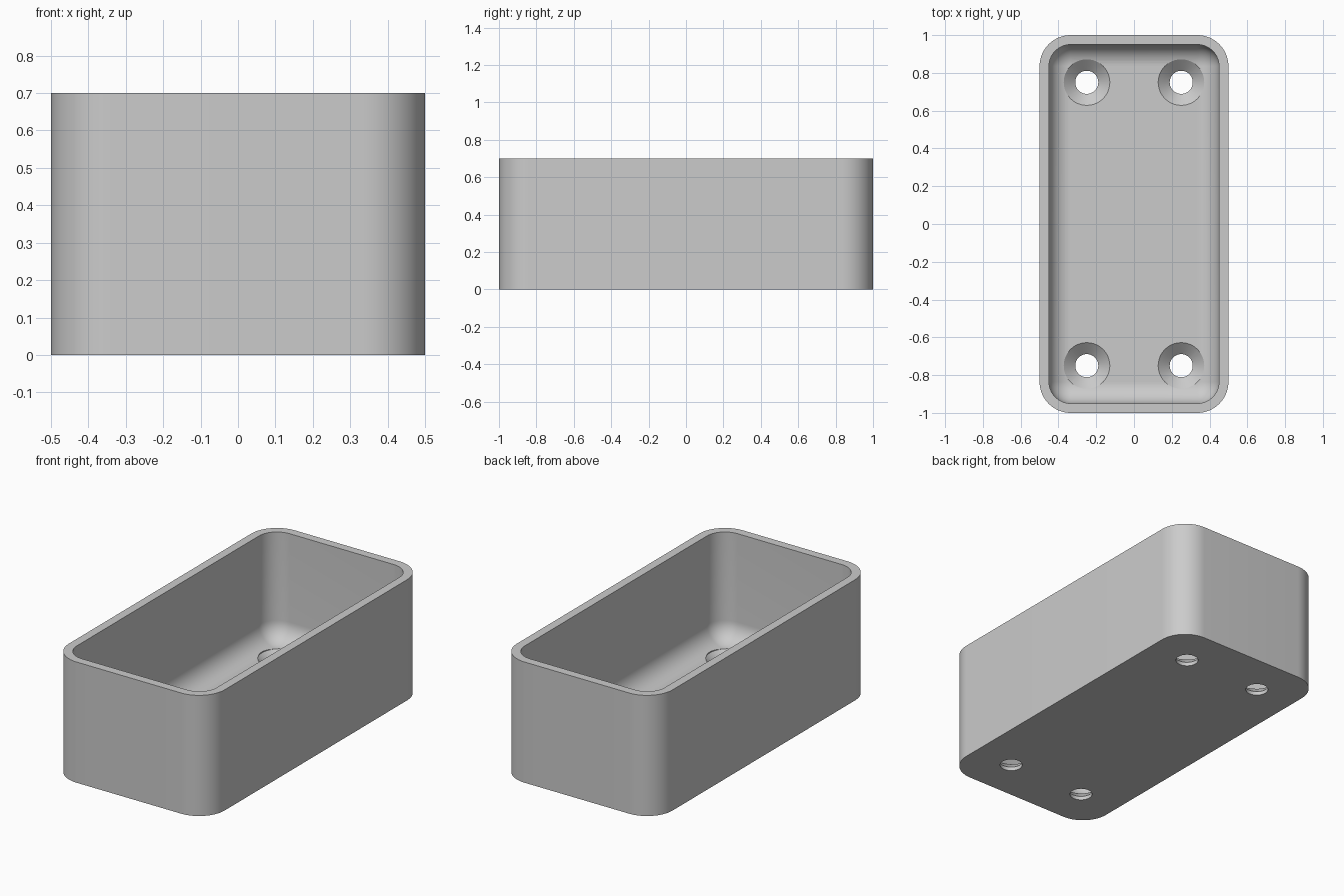
import bpy, bmesh, math

if "Cube" in bpy.data.objects:
    bpy.data.objects.remove(bpy.data.objects["Cube"])

HALF_X, HALF_Y, HEIGHT = 0.5, 1.0, 0.7
WALL, FLOOR = 0.05, 0.075
OUTER_R = 0.165
INNER_R = OUTER_R - WALL
CORNER_STEPS = 16

grey = bpy.data.materials.new("plain grey")
grey.use_nodes = True
colour = (0.6, 0.6, 0.6, 1)
grey.diffuse_color = colour
grey.node_tree.nodes["Principled BSDF"].inputs["Base Color"].default_value = colour


def make_object(name, bm):
    bmesh.ops.recalc_face_normals(bm, faces=bm.faces)
    mesh = bpy.data.meshes.new(name)
    bm.to_mesh(mesh)
    bm.free()
    mesh.materials.append(grey)
    obj = bpy.data.objects.new(name, mesh)
    bpy.context.collection.objects.link(obj)
    return obj


def rounded_ring(bm, inset, radius, z):
    """Loop of vertices around a rounded rectangle."""
    cx, cy = HALF_X - inset - radius, HALF_Y - inset - radius
    ring = []
    for corner, (sx, sy) in enumerate([(1, 1), (-1, 1), (-1, -1), (1, -1)]):
        for i in range(CORNER_STEPS + 1):
            a = math.pi / 2 * (corner + i / CORNER_STEPS)
            ring.append(bm.verts.new((sx * cx + radius * math.cos(a),
                                      sy * cy + radius * math.sin(a), z)))
    return ring


def circle_ring(bm, x, y, radius, z, steps=48):
    angles = [math.tau * i / steps for i in range(steps)]
    return [bm.verts.new((x + radius * math.cos(a), y + radius * math.sin(a), z))
            for a in angles]


def loft(bm, rings):
    """Skin consecutive rings and cap both ends."""
    for a, b in zip(rings, rings[1:]):
        for i in range(len(a)):
            j = (i + 1) % len(a)
            bm.faces.new((a[i], a[j], b[j], b[i]))
    bm.faces.new(rings[0])
    bm.faces.new(rings[-1])


# Open box: outer wall, flat rim, inner wall and filleted floor
bm = bmesh.new()
rings = [rounded_ring(bm, 0, OUTER_R, 0),
         rounded_ring(bm, 0, OUTER_R, HEIGHT),
         rounded_ring(bm, WALL, INNER_R, HEIGHT)]
fillet = INNER_R - 0.003
for i in range(13):
    a = math.pi / 2 * i / 12
    inset = fillet * (1 - math.cos(a))
    rings.append(rounded_ring(bm, WALL + inset, INNER_R - inset,
                              FLOOR + fillet * (1 - math.sin(a))))
loft(bm, rings)
box = make_object("open_box", bm)

# Countersunk screw holes, one near each corner
bm = bmesh.new()
for x in (-0.25, 0.25):
    for y in (-0.75, 0.75):
        profile = [(0.061, -0.1), (0.061, 0.022), (0.122, FLOOR), (0.122, 0.2)]
        loft(bm, [circle_ring(bm, x, y, r, z) for r, z in profile])
cutter = make_object("screw_hole_cutter", bm)
cutter.hide_render = True

cut = box.modifiers.new("screw holes", 'BOOLEAN')
cut.operation = 'DIFFERENCE'
cut.solver = 'EXACT'
cut.object = cutter

bpy.ops.object.select_all(action='DESELECT')
box.select_set(True)
bpy.context.view_layer.objects.active = box
bpy.ops.object.modifier_apply(modifier=cut.name)
bpy.data.objects.remove(cutter)
bpy.ops.object.shade_smooth_by_angle(angle=math.radians(30))
